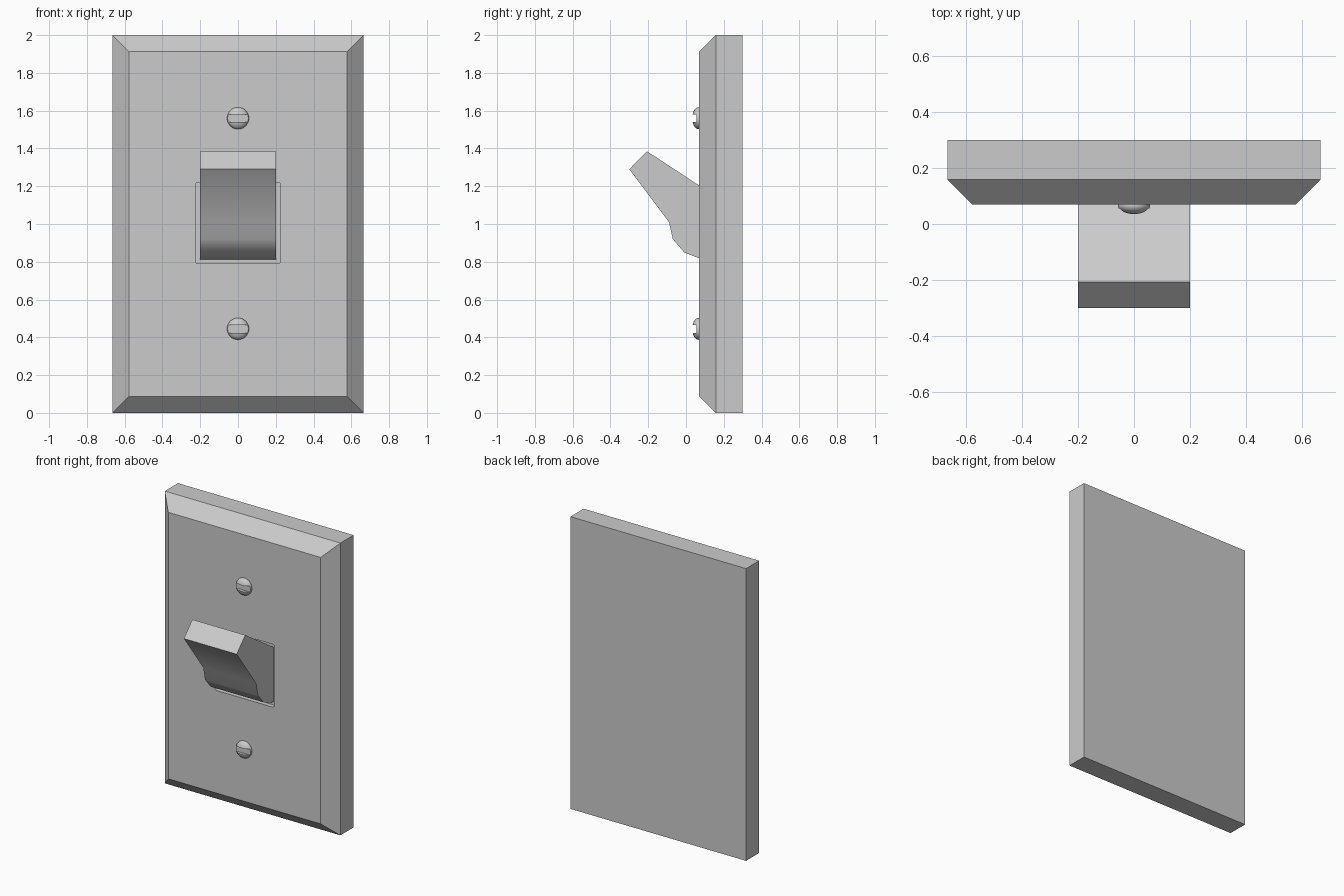
import bpy, bmesh, math
from mathutils import Matrix

if "Cube" in bpy.data.objects:
    bpy.data.objects.remove(bpy.data.objects["Cube"])


def finish(name, bm):
    bmesh.ops.recalc_face_normals(bm, faces=bm.faces)
    mesh = bpy.data.meshes.new(name)
    bm.to_mesh(mesh)
    bm.free()
    obj = bpy.data.objects.new(name, mesh)
    bpy.context.collection.objects.link(obj)
    return obj


def smooth(obj, degrees):
    bpy.ops.object.select_all(action='DESELECT')
    obj.select_set(True)
    bpy.context.view_layer.objects.active = obj
    bpy.ops.object.shade_smooth_by_angle(angle=math.radians(degrees))


def box(name, size, center, round_radius=0.0):
    bm = bmesh.new()
    bmesh.ops.create_cube(bm, size=1, matrix=Matrix.Translation(center) @ Matrix.Diagonal((*size, 1)))
    if round_radius:
        edges = [e for e in bm.edges if abs(e.verts[0].co.y - e.verts[1].co.y) > 1e-4]
        bmesh.ops.bevel(bm, geom=edges, offset=round_radius, segments=3, profile=0.5, affect='EDGES')
    return finish(name, bm)


def cut(obj, cutter):
    mod = obj.modifiers.new("cut", 'BOOLEAN')
    mod.operation, mod.solver, mod.object = 'DIFFERENCE', 'EXACT', cutter
    bpy.context.view_layer.objects.active = obj
    bpy.ops.object.modifier_apply(modifier=mod.name)
    bpy.data.objects.remove(cutter, do_unlink=True)


# Wall plate: back, side and chamfered front rings
bm = bmesh.new()
rings = []
for y, hx, hz in ((0.30, 0.665, 1.0), (0.158, 0.665, 1.0), (0.07, 0.577, 0.912)):
    rings.append([bm.verts.new((sx * hx, y, 1 + sz * hz))
                  for sx, sz in ((-1, -1), (1, -1), (1, 1), (-1, 1))])
for a, b in zip(rings, rings[1:]):
    for i in range(4):
        j = (i + 1) % 4
        bm.faces.new((a[i], a[j], b[j], b[i]))
bm.faces.new(rings[0])
bm.faces.new(rings[-1])
plate = finish("wall_plate", bm)

# Shallow recess around the toggle
cut(plate, box("recess_cutter", (0.45, 0.06, 0.43), (0, 0.07, 1.005), 0.012))

# Toggle lever: side profile (y, z) extruded across x
profile = [(0.11, 1.18), (0.07, 1.203), (0, 1.25), (-0.207, 1.385), (-0.30, 1.29),
           (-0.09, 1.01), (-0.07, 0.92), (-0.01, 0.85), (0.07, 0.818), (0.11, 0.81)]
bm = bmesh.new()
side = bm.faces.new([bm.verts.new((-0.2, y, z)) for y, z in profile])
new = bmesh.ops.extrude_face_region(bm, geom=[side], use_keep_orig=True)["geom"]
bmesh.ops.translate(bm, vec=(0.4, 0, 0), verts=[v for v in new if isinstance(v, bmesh.types.BMVert)])
smooth(finish("toggle_lever", bm), 35)

# Slotted dome screws
for name, z in (("upper_screw", 1.56), ("lower_screw", 0.445)):
    bm = bmesh.new()
    bmesh.ops.create_uvsphere(
        bm, u_segments=32, v_segments=16, radius=1,
        matrix=Matrix.Translation((0, 0.066, z)) @ Matrix.Diagonal((0.058, 0.033, 0.058, 1))
        @ Matrix.Rotation(math.pi / 2, 4, 'X'))
    screw = finish(name, bm)
    cut(screw, box("slot_cutter", (0.2, 0.1, 0.042), (0, 0.006, z)))
    smooth(screw, 35)
